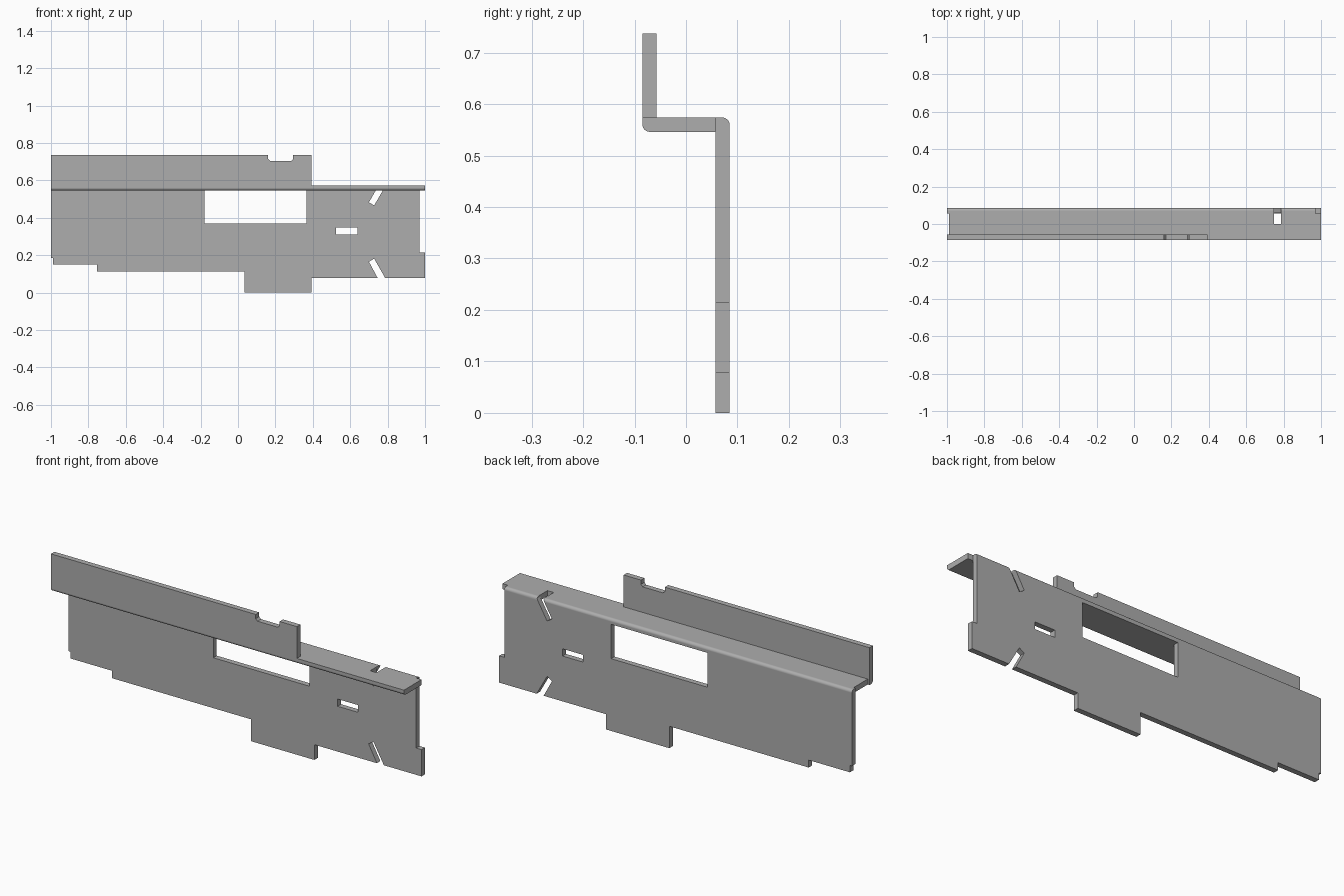
import bpy, bmesh
from math import sin, cos, radians

cube = bpy.data.objects.get("Cube")
if cube:
    bpy.data.objects.remove(cube, do_unlink=True)

BACK, FRONT = 0.085, -0.085          # outer faces of the bracket
T = 0.028                            # sheet thickness
SHELF_TOP, SHELF_LOW = 0.574, 0.546
TOP = 0.737
PLATE = BACK - T                     # front face of the main plate

steel = bpy.data.materials.new("grey_steel")
steel.use_nodes = True
GREY = (0.42, 0.42, 0.42, 1)
steel.diffuse_color = GREY
steel.node_tree.nodes["Principled BSDF"].inputs["Base Color"].default_value = GREY


def prism(name, points, axis, low, high):
    """Extrude a flat outline along x (points are y, z) or y (points are x, z)."""
    bm = bmesh.new()
    if axis == "x":
        verts = [bm.verts.new((low, a, b)) for a, b in points]
        shift = (high - low, 0, 0)
    else:
        verts = [bm.verts.new((a, low, b)) for a, b in points]
        shift = (0, high - low, 0)
    face = bm.faces.new(verts)
    ext = bmesh.ops.extrude_face_region(bm, geom=[face])
    moved = [v for v in ext["geom"] if isinstance(v, bmesh.types.BMVert)]
    bmesh.ops.translate(bm, verts=moved, vec=shift)
    bmesh.ops.recalc_face_normals(bm, faces=bm.faces)
    mesh = bpy.data.meshes.new(name)
    bm.to_mesh(mesh)
    bm.free()
    mesh.materials.append(steel)
    obj = bpy.data.objects.new(name, mesh)
    bpy.context.collection.objects.link(obj)
    return obj


def arc(cy, cz, r, start, end, steps=6):
    angles = [radians(start + (end - start) * i / steps) for i in range(steps + 1)]
    return [(cy + r * cos(a), cz + r * sin(a)) for a in angles]


def rect(x0, x1, z0, z1):
    return [(x0, z0), (x1, z0), (x1, z1), (x0, z1)]


# Folded sheet: main plate, shelf and upper flange in one cross-section
R = 0.015
section = [(PLATE, 0), (BACK, 0)]
section += arc(BACK - R, SHELF_TOP - R, R, 0, 90)
section += [(FRONT + T, SHELF_TOP), (FRONT + T, TOP), (FRONT, TOP)]
section += arc(FRONT + R, SHELF_LOW + R, R, 180, 270)
section += [(PLATE, SHELF_LOW)]
bracket = prism("folded_bracket", section, "x", -1, 1)

THROUGH = (PLATE - 0.02, 0.2)
ONLY_PLATE = (PLATE, 0.2)
cuts = [
    # Stepped lower edge, with the lower slanted slot
    ("lower_edge_cut", [(-1.1, 0.185), (-0.988, 0.185), (-0.988, 0.15),
                        (-0.755, 0.15), (-0.755, 0.112), (0.035, 0.112),
                        (0.035, -0.1), (-1.1, -0.1)], THROUGH),
    ("lower_right_cut", [(0.393, -0.1), (0.393, 0.078), (0.747, 0.078),
                         (0.70, 0.165), (0.728, 0.182), (0.787, 0.078),
                         (1.1, 0.078), (1.1, -0.1)], THROUGH),
    # Plate end above the corner tab
    ("plate_end_cut", rect(0.97, 1.1, 0.215, 0.7), ONLY_PLATE),
    # Window and small slot
    ("window_cut", rect(-0.18, 0.365, 0.37, SHELF_LOW), THROUGH),
    ("slot_cut", rect(0.525, 0.64, 0.31, 0.347), THROUGH),
    # Upper slanted slot running on into the shelf
    ("upper_slot_cut", [(0.70, 0.483), (0.728, 0.466), (0.785, 0.565),
                        (0.785, 0.65), (0.749, 0.65), (0.749, 0.568)], ONLY_PLATE),
    ("shelf_slot_cut", rect(0.749, 0.785, 0.5, 0.65), (0.0, PLATE + 0.001)),
    # Shelf set back slightly at its right end
    ("shelf_end_cut", rect(-1.1, -0.99, 0.5, 0.65), (FRONT + T, PLATE)),
    # Upper flange end and notch
    ("flange_end_cut", rect(0.393, 1.1, SHELF_TOP, 0.9), (-0.2, 0.0)),
    ("flange_notch_cut", [(0.16, 0.9), (0.16, 0.715), (0.17, 0.705),
                          (0.285, 0.705), (0.295, 0.715), (0.295, 0.9)], (-0.2, 0.0)),
]
bpy.context.view_layer.objects.active = bracket
for name, outline, (low, high) in cuts:
    cutter = prism(name, outline, "y", low, high)
    cutter.hide_render = True
    mod = bracket.modifiers.new(name, "BOOLEAN")
    mod.operation = "DIFFERENCE"
    mod.solver = "EXACT"
    mod.object = cutter
    bpy.ops.object.modifier_apply(modifier=name)
    bpy.data.objects.remove(cutter, do_unlink=True)

# Smooth bends, crisp cut edges
bpy.ops.object.select_all(action="DESELECT")
bracket.select_set(True)
bpy.ops.object.shade_smooth_by_angle(angle=radians(25))
weighted = bracket.modifiers.new("weighted_normals", "WEIGHTED_NORMAL")
weighted.keep_sharp = True
